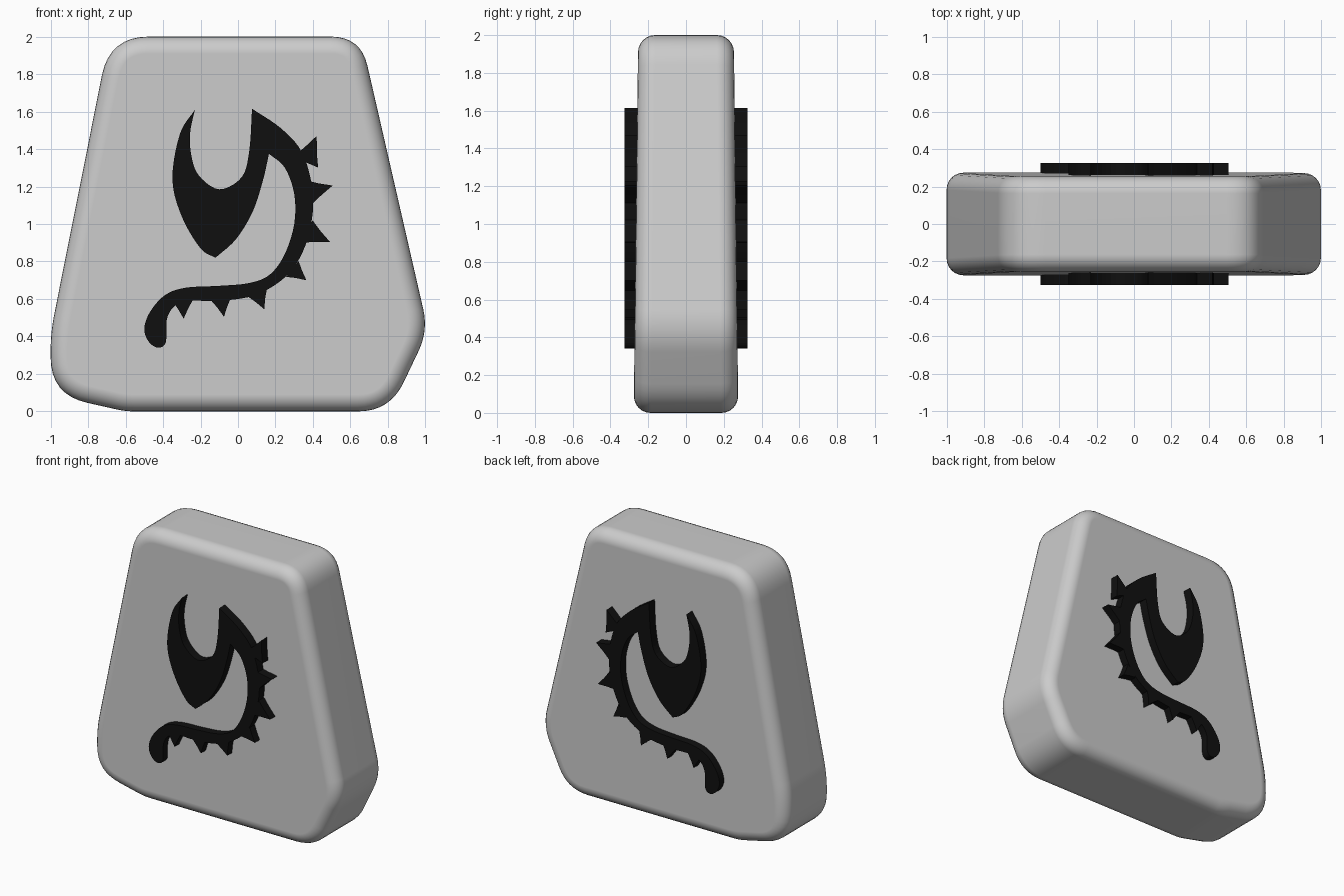
import bpy
import bmesh
from mathutils import Vector

if "Cube" in bpy.data.objects:
    bpy.data.objects.remove(bpy.data.objects["Cube"])


def make_material(name, value):
    mat = bpy.data.materials.new(name)
    mat.use_nodes = True
    colour = (value, value, value, 1)
    mat.diffuse_color = colour
    mat.node_tree.nodes["Principled BSDF"].inputs["Base Color"].default_value = colour
    return mat


def round_corners(corners, steps=8):
    """Replace each (x, z, cut) corner by a smooth arc starting `cut` away from it."""
    points = []
    for i, (x, z, cut) in enumerate(corners):
        here = Vector((x, z))
        before = Vector(corners[i - 1][:2])
        after = Vector(corners[(i + 1) % len(corners)][:2])
        start = here + (before - here).normalized() * cut
        end = here + (after - here).normalized() * cut
        for k in range(steps + 1):
            t = k / steps
            points.append(start * (1 - t) ** 2 + here * 2 * t * (1 - t) + end * t * t)
    return points


def smooth_strokes(strokes, steps=5):
    """Closed outline of smooth strokes; each stroke ends at a sharp corner."""
    outline = []
    for i, stroke in enumerate(strokes):
        pts = [Vector(p) for p in stroke + [strokes[(i + 1) % len(strokes)][0]]]
        pts = [pts[0] * 2 - pts[1]] + pts + [pts[-1] * 2 - pts[-2]]
        for a, b, c, d in zip(pts, pts[1:], pts[2:], pts[3:]):
            for k in range(steps):
                t = k / steps
                outline.append((b * 2 + (c - a) * t + (a * 2 - b * 5 + c * 4 - d) * t * t
                                + (b * 3 - a - c * 3 + d) * t ** 3) / 2)
    return outline


def make_slab(name, outline, depth, mat, rim=0):
    """Extrude an x-z outline symmetrically in y; depth(z) is the half thickness."""
    bm = bmesh.new()
    rings = [[bm.verts.new((p.x, side * depth(p.y), p.y)) for p in outline]
             for side in (-1, 1)]
    caps = [bm.faces.new(ring) for ring in rings]
    n = len(outline)
    for i in range(n):
        j = (i + 1) % n
        bm.faces.new((rings[0][i], rings[0][j], rings[1][j], rings[1][i]))
    bmesh.ops.recalc_face_normals(bm, faces=bm.faces)
    if rim:
        edges = [e for cap in caps for e in cap.edges]
        bmesh.ops.bevel(bm, geom=edges, offset=rim, segments=6, profile=0.5,
                        affect='EDGES', clamp_overlap=False)
    mesh = bpy.data.meshes.new(name)
    bm.to_mesh(mesh)
    bm.free()
    mesh.materials.append(mat)
    obj = bpy.data.objects.new(name, mesh)
    bpy.context.collection.objects.link(obj)
    return obj


stone = make_material("stone grey", 0.6)
ink = make_material("emblem black", 0.005)

# Stone tablet, slightly thinner toward the top, with a rounded rim
tablet_corners = [
    (-.685, 2, .21), (.655, 2, .16), (1.015, .43, .12), (.81, 0, .17),
    (-.6, 0, .05), (-1, .09, .2), (-1, .42, .1),
]
tablet = make_slab("stone_tablet", round_corners(tablet_corners),
                   lambda z: .277 - .012 * z, stone, rim=.09)
bpy.context.view_layer.objects.active = tablet
tablet.select_set(True)
bpy.ops.object.shade_smooth_by_angle()
tablet.modifiers.new("Even shading", 'WEIGHTED_NORMAL').keep_sharp = True

# Emblem: forked head flowing into a curled tail, raised on both faces
emblem_strokes = [
    # left horn and outer cheek
    [(-.23, 1.61), (-.31, 1.48), (-.35, 1.24), (-.3, 1.04), (-.2, .87)],
    # right cheek
    [(-.12, .82), (-.01, .92), (.08, 1.07), (.135, 1.24)],
    # inner side of the tail
    [(.165, 1.375), (.25, 1.3), (.3, 1.16), (.3, 1), (.25, .84), (.17, .73),
     (.06, .685), (-.1, .67), (-.28, .66), (-.39, .62), (-.47, .53), (-.5, .44),
     (-.475, .37), (-.425, .34), (-.385, .37), (-.38, .49), (-.34, .56),
     (-.26, .59), (-.1, .59), (.09, .62), (.25, .715), (.345, .85),
     (.395, 1.03), (.395, 1.2), (.34, 1.385), (.23, 1.51)],
    # right horn and the hollow between the horns
    [(.075, 1.615), (.06, 1.39), (.02, 1.25), (-.1, 1.185), (-.21, 1.26),
     (-.25, 1.37), (-.255, 1.49)],
]


def emblem_depth(z):
    return .325


make_slab("emblem", smooth_strokes(emblem_strokes), emblem_depth, ink)

# Thorns along the outside of the tail: base centre, then tip
thorns = [
    ((.36, 1.33), (.42, 1.47)), ((.38, 1.17), (.505, 1.205)),
    ((.37, .96), (.49, .905)), ((.29, .76), (.365, .7)),
    ((.105, .63), (.14, .545)), ((-.09, .6), (-.075, .505)),
    ((-.295, .59), (-.29, .495)),
]
for number, (base, tip) in enumerate(thorns, 1):
    base, tip = Vector(base), Vector(tip)
    reach = tip - base
    side = Vector((-reach.y, reach.x)).normalized() * (.02 + reach.length * .35)
    middle = base + reach * .45
    make_slab(f"thorn_{number}",
              [base + side, base - side, middle - side * .5, tip, middle + side * .5],
              emblem_depth, ink)
